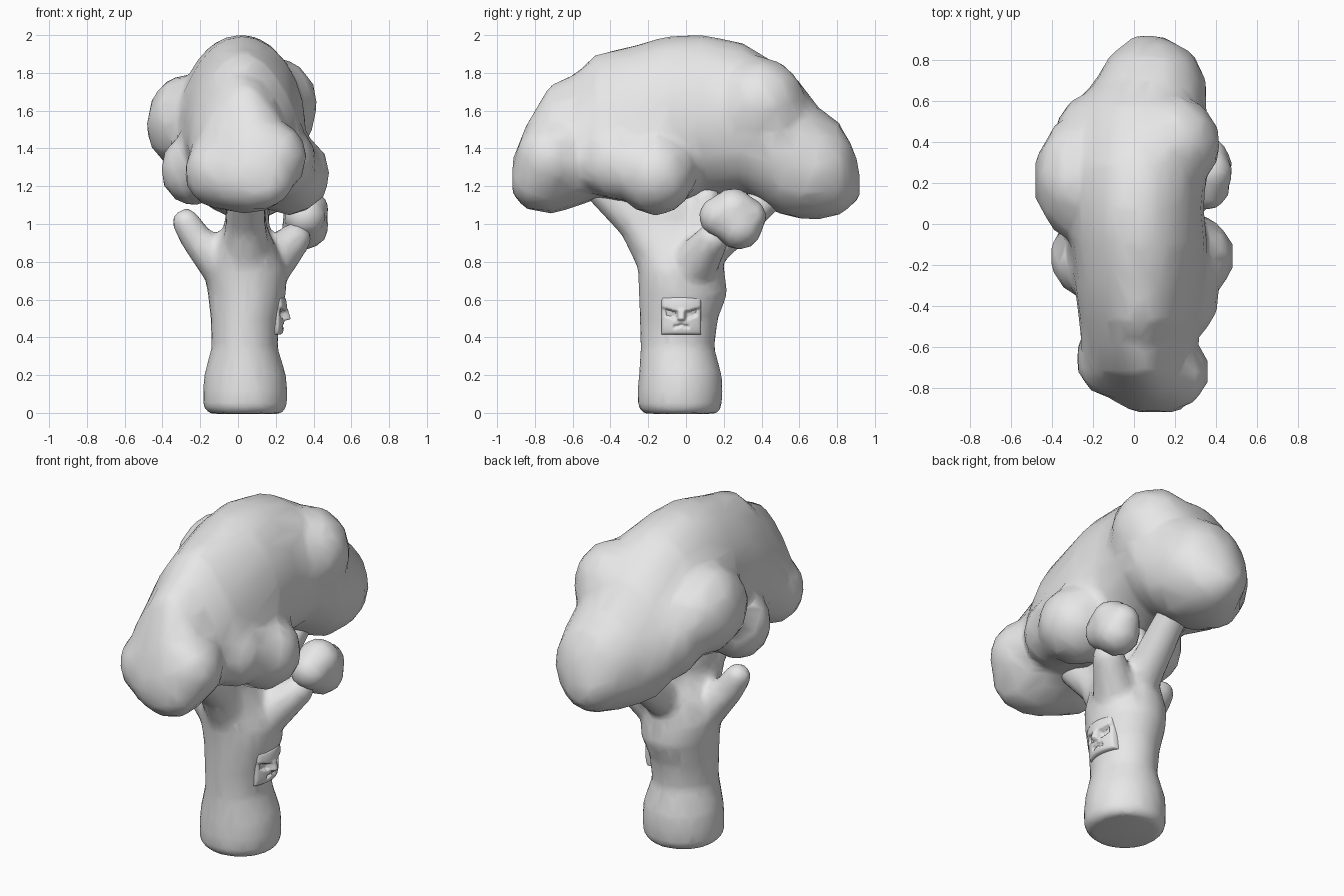
import bpy, bmesh, math
from mathutils import Vector, Matrix

grey = bpy.data.materials.new("plain grey")
grey.diffuse_color = (0.8, 0.8, 0.8, 1)


def loft(bm, rows, axis, n=24):
    """Closed skin through oval sections: (position, a0, a1, b0, b1, pear)."""
    rings = []
    for p, a0, a1, b0, b1, *pear in rows:
        k = pear[0] if pear else 0
        ring = []
        for i in range(n):
            t = 2 * math.pi * i / n
            c, s = math.cos(t), math.sin(t)
            a = (a0 + a1) / 2 + (a1 - a0) / 2 * c * (1 - k * s)
            b = (b0 + b1) / 2 + (b1 - b0) / 2 * s
            ring.append(bm.verts.new((a, b, p) if axis == 'z' else (a, p, b)))
        rings.append(ring)
    for r, s in zip(rings, rings[1:]):
        for i in range(n):
            j = (i + 1) % n
            bm.faces.new((r[i], r[j], s[j], s[i]))
    bm.faces.new(rings[0][::-1])
    bm.faces.new(rings[-1])


def blob(bm, centre, radii):
    m = Matrix.Translation(centre) @ Matrix.Diagonal((*radii, 1))
    bmesh.ops.create_icosphere(bm, subdivisions=2, radius=1, matrix=m)


def limb(bm, p, q, r0, r1, steps=10):
    p, q = Vector(p), Vector(q)
    for i in range(steps + 1):
        t = i / steps
        r = r0 + (r1 - r0) * t
        blob(bm, p.lerp(q, t), (r, r, r))


def finish(bm, name):
    bmesh.ops.recalc_face_normals(bm, faces=bm.faces)
    me = bpy.data.meshes.new(name)
    bm.to_mesh(me)
    bm.free()
    me.materials.append(grey)
    me.shade_smooth()
    ob = bpy.data.objects.new(name, me)
    bpy.context.collection.objects.link(ob)
    return ob


def fuse(ob, voxel, iterations, ratio):
    """Melt overlapping volumes into one soft, coarse skin."""
    m = ob.modifiers.new("fuse", 'REMESH')
    m.mode = 'VOXEL'
    m.voxel_size = voxel
    m.use_smooth_shade = True
    s = ob.modifiers.new("soften", 'SMOOTH')
    s.factor = 0.5
    s.iterations = iterations
    d = ob.modifiers.new("coarsen", 'DECIMATE')
    d.ratio = ratio


# Crown: arched body with lumps
bm = bmesh.new()
loft(bm, [
    (-0.92, 0.00, 0.22, 1.15, 1.34),
    (-0.85, -0.10, 0.29, 1.08, 1.52, 0.3),
    (-0.72, -0.22, 0.29, 1.05, 1.74, 0.35),
    (-0.58, -0.25, 0.29, 1.09, 1.80, 0.3),
    (-0.48, -0.26, 0.32, 1.13, 1.90, 0.25),
    (-0.30, -0.29, 0.34, 1.09, 1.94, 0.12),
    (-0.10, -0.31, 0.36, 1.06, 1.995, 0.05),
    (0.08, -0.31, 0.34, 1.15, 2.005, 0.05),
    (0.30, -0.31, 0.36, 1.17, 1.96, 0.05),
    (0.45, -0.31, 0.38, 1.07, 1.87, 0.1),
    (0.58, -0.30, 0.35, 1.03, 1.78, 0.1),
    (0.70, -0.19, 0.34, 1.02, 1.62),
    (0.82, -0.12, 0.30, 1.05, 1.53),
    (0.92, 0.00, 0.14, 1.13, 1.28)], 'y')
blob(bm, (-0.25, 0.22, 1.53), (0.245, 0.32, 0.26))   # left side lump
blob(bm, (-0.30, 0.20, 1.62), (0.15, 0.20, 0.17))    # left side lump, top
blob(bm, (-0.18, 0.44, 1.42), (0.21, 0.21, 0.24))    # left rear lump
blob(bm, (-0.24, -0.16, 1.29), (0.175, 0.20, 0.20))  # left lower lump
blob(bm, (0.27, -0.16, 1.265), (0.225, 0.22, 0.225)) # right lower lump
blob(bm, (0.23, -0.36, 1.33), (0.19, 0.22, 0.21))    # right lower lump, forward
blob(bm, (0.18, 0.39, 1.63), (0.25, 0.25, 0.26))     # right upper lump
blob(bm, (0.09, 0.62, 1.30), (0.28, 0.30, 0.28))     # rear lump
blob(bm, (0.19, -0.72, 1.35), (0.18, 0.19, 0.20))    # front right lump
blob(bm, (-0.09, -0.66, 1.28), (0.20, 0.20, 0.21))   # front left lump
blob(bm, (0.05, -0.76, 1.23), (0.22, 0.15, 0.17))    # front lip
fuse(finish(bm, "crown"), 0.03, 5, 0.1)

# Trunk with its limbs
bm = bmesh.new()
loft(bm, [
    (-0.005, -0.15, 0.23, -0.22, 0.16),
    (0.03, -0.185, 0.26, -0.255, 0.19),
    (0.12, -0.185, 0.262, -0.258, 0.195),
    (0.20, -0.18, 0.255, -0.25, 0.19),
    (0.35, -0.14, 0.21, -0.24, 0.15),
    (0.50, -0.145, 0.22, -0.245, 0.17),
    (0.63, -0.16, 0.255, -0.25, 0.22),
    (0.75, -0.18, 0.26, -0.255, 0.205),
    (0.88, -0.14, 0.20, -0.28, 0.18),
    (1.00, -0.07, 0.15, -0.30, 0.12),
    (1.15, -0.06, 0.14, -0.32, 0.08)], 'z')
limb(bm, (0.04, -0.12, 0.80), (0.04, -0.25, 1.00), 0.14, 0.11)   # front limb
limb(bm, (0.04, -0.25, 1.00), (0.04, -0.45, 1.20), 0.11, 0.10)
limb(bm, (0.05, 0.04, 0.80), (0.09, 0.48, 1.18), 0.12, 0.085)    # rear limb
limb(bm, (-0.06, -0.06, 0.76), (-0.22, -0.09, 0.92), 0.13, 0.085)  # left stub
limb(bm, (-0.22, -0.09, 0.92), (-0.275, -0.10, 1.01), 0.085, 0.075)
limb(bm, (0.07, 0.06, 0.90), (0.08, 0.11, 1.13), 0.11, 0.078)    # upright stub
limb(bm, (0.13, 0.02, 0.75), (0.30, 0.14, 0.92), 0.14, 0.09)     # right limb
fuse(finish(bm, "trunk"), 0.02, 6, 0.2)

# Small leaf clump on the right limb
bm = bmesh.new()
for c, r in [((0.355, 0.18, 1.04), 0.115), ((0.355, 0.28, 0.99), 0.13),
             ((0.36, 0.25, 1.07), 0.125), ((0.36, 0.33, 1.04), 0.10)]:
    blob(bm, c, (r, r, r))
fuse(finish(bm, "leaf_clump"), 0.02, 4, 0.15)


# Scowling face plate in relief on the right side of the trunk
def relief(u, v):
    a = abs(u)
    brow = 0.12 + 0.3 * a
    h = 0.245 - 0.03 * u * u - 0.012 * v ** 4
    if v > brow:
        h += 0.015
    elif v > brow - 0.38 and 0.2 < a < 0.8:
        h -= 0.02
    if a < 0.17 and -0.25 < v < 0.35:
        h = 0.28 - 0.03 * (v + 0.2)
    if a < 0.38 and abs(v + 0.5 + 0.3 * a) < 0.07:
        h -= 0.018
    return h


bm = bmesh.new()
N = 30
grid = [[bm.verts.new((relief(u, v), -0.025 + 0.105 * u, 0.515 + 0.1 * v))
         for u in [2 * i / N - 1 for i in range(N + 1)]]
        for v in [2 * j / N - 1 for j in range(N + 1)]]
for j in range(N):
    for i in range(N):
        bm.faces.new((grid[j][i], grid[j][i + 1], grid[j + 1][i + 1], grid[j + 1][i]))
rim = [e for e in bm.edges if e.is_boundary]
skirt = bmesh.ops.extrude_edge_only(bm, edges=rim)["geom"]
for v in skirt:
    if isinstance(v, bmesh.types.BMVert):
        v.co.x = 0.17
face = finish(bm, "face_plate")
soft = face.modifiers.new("soften", 'SMOOTH')
soft.factor = 0.5
soft.iterations = 2
